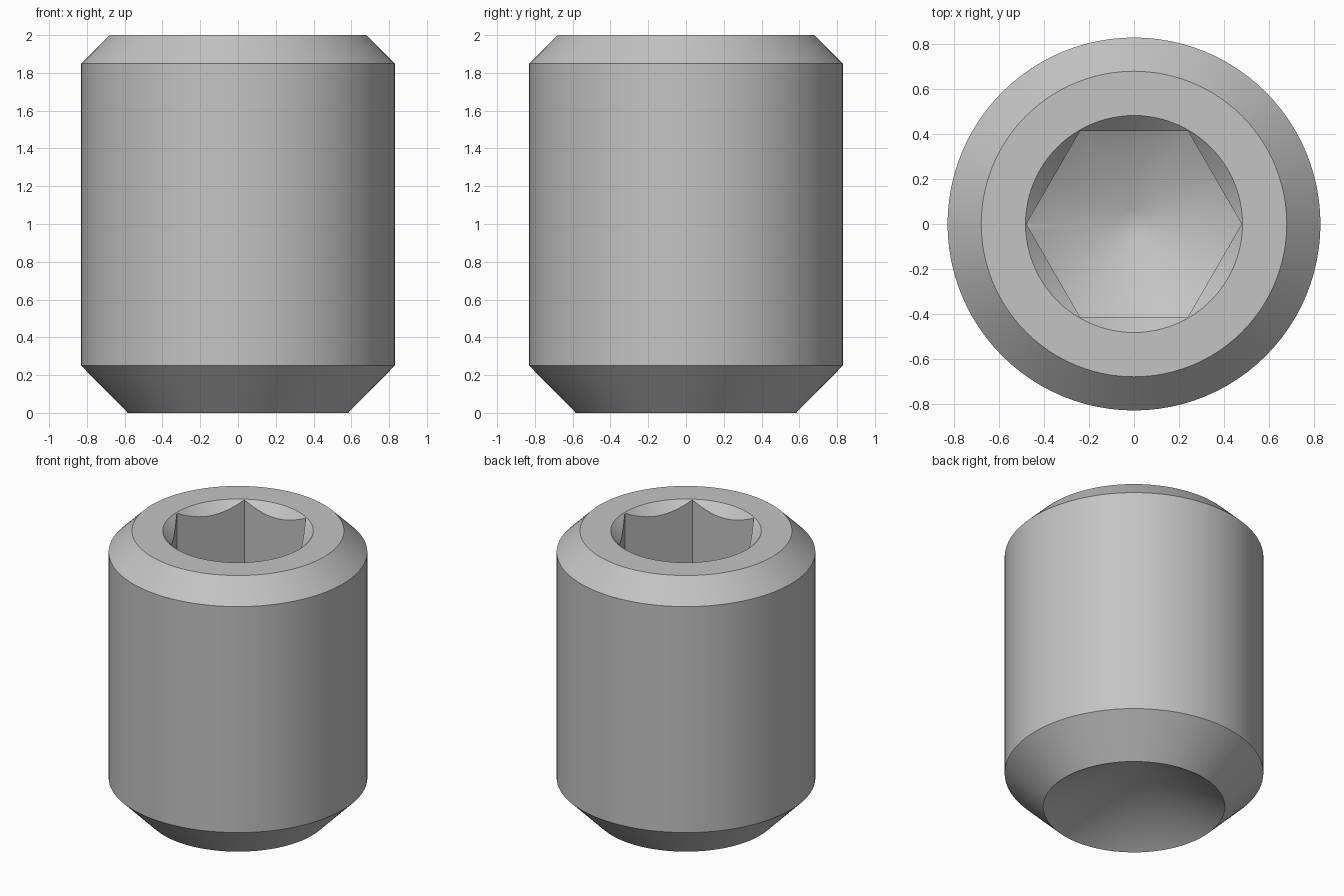
import bpy
import bmesh
import math

cube = bpy.data.objects.get("Cube")
if cube:
    bpy.data.objects.remove(cube, do_unlink=True)

SEGMENTS = 96


def add_object(name, bm):
    bmesh.ops.recalc_face_normals(bm, faces=bm.faces)
    mesh = bpy.data.meshes.new(name)
    bm.to_mesh(mesh)
    bm.free()
    obj = bpy.data.objects.new(name, mesh)
    bpy.context.collection.objects.link(obj)
    return obj


def lathe(name, profile):
    """Revolve (radius, height) points, starting and ending on the axis."""
    bm = bmesh.new()
    rings = []
    for r, z in profile:
        count = SEGMENTS if r > 0 else 1
        rings.append([bm.verts.new((r * math.cos(math.tau * i / SEGMENTS),
                                    r * math.sin(math.tau * i / SEGMENTS), z))
                      for i in range(count)])
    for a, b in zip(rings, rings[1:]):
        if len(a) == 1 and profile[0][1] == profile[1][1] and a is rings[0]:
            bm.faces.new(b)  # flat start cap
            continue
        if len(b) == 1 and profile[-1][1] == profile[-2][1] and b is rings[-1]:
            bm.faces.new(a)  # flat end cap
            continue
        for i in range(SEGMENTS):
            j = (i + 1) % SEGMENTS
            if len(a) == 1:
                bm.faces.new((a[0], b[i], b[j]))
            elif len(b) == 1:
                bm.faces.new((a[i], b[0], a[j]))
            else:
                bm.faces.new((a[i], b[i], b[j], a[j]))
    return add_object(name, bm)


def boolean(target, cutter, operation):
    """Apply a boolean and remove the cutter."""
    cutter.hide_render = True
    mod = target.modifiers.new("cut", 'BOOLEAN')
    mod.operation = operation
    mod.solver = 'EXACT'
    mod.object = cutter
    bpy.context.view_layer.update()
    graph = bpy.context.evaluated_depsgraph_get()
    mesh = bpy.data.meshes.new_from_object(target.evaluated_get(graph))
    target.modifiers.clear()
    target.data = mesh
    bpy.data.objects.remove(cutter, do_unlink=True)


# Chamfered body with a conical cup in its lower end
body = lathe("set_screw_body", [(0, 0.335), (0.583, 0), (0.83, 0.25),
                                (0.83, 1.85), (0.68, 2), (0, 2)])

# Hexagonal socket with a drilled conical floor
bm = bmesh.new()
bmesh.ops.create_cone(bm, cap_ends=True, segments=6, radius1=0.479,
                      radius2=0.479, depth=2)
bmesh.ops.translate(bm, verts=bm.verts, vec=(0, 0, 1.5))
# Turn the prism so that two corners lie on the x axis
corner = next(v for v in bm.verts)
turn = -math.atan2(corner.co.y, corner.co.x)
for v in bm.verts:
    x, y = v.co.x, v.co.y
    v.co.x = x * math.cos(turn) - y * math.sin(turn)
    v.co.y = x * math.sin(turn) + y * math.cos(turn)
socket = add_object("socket_cutter", bm)
drill = lathe("drill_cutter", [(0, 0.76), (0.065, 0.76), (0.6, 1.069),
                               (0.6, 2.2), (0, 2.2)])
boolean(socket, drill, 'INTERSECT')
boolean(body, socket, 'DIFFERENCE')

# Countersink around the socket mouth
countersink = lathe("countersink_cutter", [(0, 1.88), (0.363, 1.88),
                                           (0.533, 2.05), (0, 2.05)])
boolean(body, countersink, 'DIFFERENCE')

# Plain grey steel
steel = bpy.data.materials.new("grey_steel")
steel.use_nodes = True
colour = (0.55, 0.55, 0.55, 1)
steel.diffuse_color = colour
shader = next(n for n in steel.node_tree.nodes if n.type == 'BSDF_PRINCIPLED')
shader.inputs["Base Color"].default_value = colour
body.data.materials.clear()
body.data.materials.append(steel)
for face in body.data.polygons:
    face.material_index = 0

# Smooth round walls, crisp edges
for obj in bpy.context.selected_objects:
    obj.select_set(False)
body.select_set(True)
bpy.context.view_layer.objects.active = body
bpy.ops.object.shade_smooth_by_angle(angle=math.radians(35))
